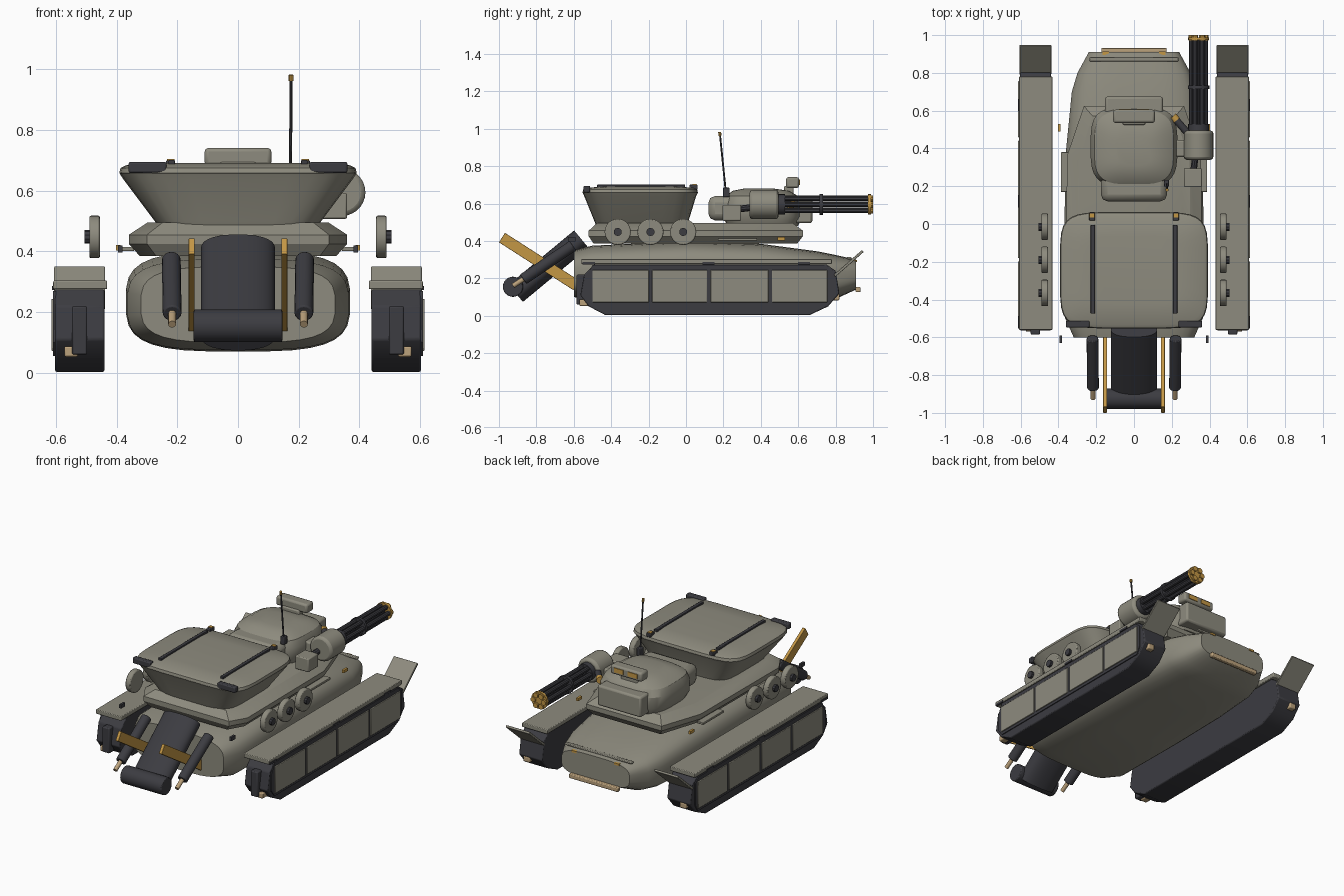
import bpy, bmesh, math
from mathutils import Vector

if "Cube" in bpy.data.objects:
    bpy.data.objects.remove(bpy.data.objects["Cube"])


def material(name, rgb):
    m = bpy.data.materials.new(name)
    m.use_nodes = True
    m.diffuse_color = (*rgb, 1)
    m.node_tree.nodes["Principled BSDF"].inputs["Base Color"].default_value = (*rgb, 1)
    return m


OLIVE = material("olive grey", (0.27, 0.26, 0.21))
DARK = material("charcoal", (0.045, 0.045, 0.053))
GOLD = material("amber", (0.55, 0.31, 0.06))
TAN = material("tan", (0.5, 0.36, 0.2))


def finish(name, bm, mat, bevel=0):
    bmesh.ops.recalc_face_normals(bm, faces=bm.faces)
    me = bpy.data.meshes.new(name)
    bm.to_mesh(me)
    bm.free()
    ob = bpy.data.objects.new(name, me)
    bpy.context.collection.objects.link(ob)
    me.materials.append(mat)
    if bevel:
        mod = ob.modifiers.new("bevel", "BEVEL")
        mod.width, mod.segments = bevel, 2
    bpy.ops.object.select_all(action="DESELECT")
    ob.select_set(True)
    bpy.context.view_layer.objects.active = ob
    bpy.ops.object.shade_smooth_by_angle(angle=math.radians(32))
    return ob


def loft(name, rings, mat, bevel=0):
    """Skin a list of equal-length rings and cap both ends."""
    bm = bmesh.new()
    rows = [[bm.verts.new(p) for p in ring] for ring in rings]
    n = len(rows[0])
    for a, b in zip(rows, rows[1:]):
        for i in range(n):
            bm.faces.new((a[i], a[(i + 1) % n], b[(i + 1) % n], b[i]))
    bm.faces.new(rows[0])
    bm.faces.new(rows[-1])
    return finish(name, bm, mat, bevel)


def oval(power, n=32):
    """Unit superellipse; a high power gives a rounded rectangle."""
    out = []
    for i in range(n):
        a = 2 * math.pi * (i + 0.5) / n
        c, s = math.cos(a), math.sin(a)
        out.append((math.copysign(abs(c) ** (2 / power), c),
                    math.copysign(abs(s) ** (2 / power), s)))
    return out


def box(name, loc, size, mat, bevel=0, tilt=0):
    bm = bmesh.new()
    bmesh.ops.create_cube(bm, size=1)
    bmesh.ops.scale(bm, vec=size, verts=bm.verts)
    ob = finish(name, bm, mat, bevel)
    ob.location = loc
    ob.rotation_euler.x = tilt
    return ob


def rod(name, p, q, r, mat, sides=16, bevel=0):
    p, q = Vector(p), Vector(q)
    bm = bmesh.new()
    bmesh.ops.create_cone(bm, cap_ends=True, segments=sides, radius1=r, radius2=r,
                          depth=(q - p).length)
    ob = finish(name, bm, mat, bevel)
    ob.location = (p + q) / 2
    ob.rotation_euler = (q - p).to_track_quat("Z", "Y").to_euler()
    return ob


def stack(name, power, levels, mat):
    """Horizontal rounded sections: z, centre y, half width, half length."""
    shape = oval(power)
    return loft(name, [[(hx * u, cy + hy * v, z) for u, v in shape]
                       for z, cy, hx, hy in levels], mat)


# Hull: sections along the length (y, half width, bottom, top)
sections = [(-0.6, 0.32, 0.1, 0.35), (-0.5, 0.365, 0.075, 0.375), (0, 0.37, 0.07, 0.4),
            (0.4, 0.36, 0.07, 0.385), (0.7, 0.33, 0.075, 0.345),
            (0.8, 0.3, 0.09, 0.325), (0.91, 0.24, 0.14, 0.3)]
shape = oval(3.4)
loft("hull", [[(w * u, y, (b + t) / 2 + (t - b) / 2 * v) for u, v in shape]
              for y, w, b, t in sections], OLIVE)
box("rear_step", (0, 0.92, 0.14), (0.345, 0.026, 0.028), TAN, 0.005)
box("rear_hull_rib", (0, 0.872, 0.308), (0.47, 0.025, 0.012), OLIVE, 0.004)

# Upper deck with chamfered edge
half = [(0.3, -0.52), (0.36, -0.42), (0.355, 0.36), (0.265, 0.625)]
plan = half + [(-x, y) for x, y in reversed(half)]
loft("upper_deck", [[(x * k, y * (1 + k) / 2, z) for x, y in plan] for z, k in
                    ((0.385, 0.9), (0.425, 1), (0.455, 1), (0.495, 0.83))], OLIVE)

# Front hopper
stack("hopper", 5.5, [(0.405, -0.235, 0.17, 0.21), (0.43, -0.235, 0.22, 0.23),
                      (0.5, -0.238, 0.275, 0.25), (0.64, -0.245, 0.38, 0.3),
                      (0.655, -0.245, 0.39, 0.307)], OLIVE)
stack("hopper_lid", 5.5, [(0.65, -0.245, 0.385, 0.302), (0.658, -0.245, 0.392, 0.309),
                          (0.675, -0.245, 0.388, 0.305), (0.684, -0.245, 0.37, 0.288),
                          (0.692, -0.245, 0.25, 0.18)], OLIVE)

# Turret
stack("turret", 3.6, [(0.48, 0.41, 0.2, 0.19), (0.53, 0.41, 0.228, 0.212),
                      (0.6, 0.41, 0.23, 0.212), (0.64, 0.405, 0.21, 0.195),
                      (0.668, 0.4, 0.16, 0.15), (0.68, 0.39, 0.09, 0.08)], OLIVE)
box("turret_nose", (0, 0.22, 0.575), (0.35, 0.2, 0.13), OLIVE, 0.035)
box("turret_bin", (0, 0.605, 0.56), (0.305, 0.14, 0.13), OLIVE, 0.012)
box("sight_mount", (0, 0.55, 0.665), (0.12, 0.05, 0.06), OLIVE, 0.008)
box("sight_housing", (0, 0.57, 0.712), (0.22, 0.07, 0.058), OLIVE, 0.012)
for s in (-1, 1):
    box("sight_window", (0.048 * s, 0.606, 0.714), (0.065, 0.006, 0.028), GOLD)

# Antenna
box("antenna_base", (0.172, 0.215, 0.66), (0.028, 0.035, 0.05), DARK, 0.004)
rod("antenna_mast", (0.173, 0.212, 0.67), (0.175, 0.182, 0.965), 0.005, DARK, 8)
rod("antenna_tip", (0.175, 0.182, 0.962), (0.175, 0.18, 0.982), 0.008, GOLD, 8)

# Rotary gun
gx, gz = 0.342, 0.595
rod("gun_pod", (gx, 0.34, gz), (gx, 0.495, gz), 0.078, OLIVE, 28, 0.015)
for i in range(6):
    a = math.pi * i / 3
    x, z = gx + 0.037 * math.cos(a), gz + 0.037 * math.sin(a)
    rod("gun_barrel", (x, 0.48, z), (x, 0.997, z), 0.0145, DARK, 10)
    rod("barrel_muzzle", (x, 0.972, z), (x, 1, z), 0.0165, GOLD, 10)
rod("gun_spindle", (gx, 0.48, gz), (gx, 0.985, gz), 0.014, DARK, 10)
rod("gun_collar", (gx, 0.49, gz), (gx, 0.53, gz), 0.055, DARK, 20)
rod("gun_ring", (gx, 0.715, gz), (gx, 0.732, gz), 0.057, DARK, 20)
rod("muzzle_ring", (gx, 0.973, gz), (gx, 0.988, gz), 0.055, GOLD, 20)
box("gun_bracket", (0.24, 0.4, 0.575), (0.13, 0.09, 0.07), OLIVE, 0.01)
rod("feed_strut", (0.215, 0.56, 0.6), (0.32, 0.44, 0.6), 0.019, DARK, 12)
rod("feed_strut_cap", (0.205, 0.57, 0.6), (0.225, 0.548, 0.6), 0.022, GOLD, 12)
box("ammo_box", (0.312, 0.245, 0.55), (0.095, 0.1, 0.085), OLIVE, 0.006)
rod("ammo_link", (0.315, 0.28, 0.57), (0.325, 0.36, 0.58), 0.018, DARK, 10)

# Front arm: flattened tube and cross roller
top, low = Vector((0, -0.56, 0.41)), Vector((0, -0.91, 0.12))
normal = (low - top).normalized().cross(Vector((1, 0, 0)))
loft("front_arm", [[c + Vector((0.122 * u, 0, 0)) + normal * 0.06 * v
                    for u, v in oval(2.3)] for c in (top, low)], DARK)
rod("front_roller", (-0.146, -0.925, 0.155), (0.146, -0.925, 0.155), 0.054, DARK, 24, 0.005)

# Track profile (y, z)
track = [(-0.43, 0.003), (0.66, 0.003), (0.76, 0.05), (0.82, 0.12), (0.8, 0.24),
         (0.75, 0.275), (-0.49, 0.275), (-0.545, 0.22), (-0.565, 0.11), (-0.52, 0.05)]
frame = [(-0.5, 0.055), (0.75, 0.055), (0.775, 0.1), (0.775, 0.24),
         (0.74, 0.27), (-0.5, 0.27), (-0.535, 0.2), (-0.535, 0.1)]
joints = [-0.51, -0.19, 0.122, 0.45, 0.765]

for s, side in ((-1, "right_"), (1, "left_")):
    def slab(name, outline, x0, x1, mat, bevel=0):
        loft(side + name, [[(s * x, y, z) for y, z in outline] for x in (x0, x1)], mat, bevel)

    # Track unit
    slab("track", track, 0.44, 0.603, DARK, 0.006)
    slab("skirt_frame", frame, 0.6, 0.609, DARK)
    for a, b in zip(joints, joints[1:]):
        box(side + "skirt_panel", (0.61 * s, (a + b) / 2, 0.158),
            (0.01, b - a - 0.018, 0.172), OLIVE, 0.003)
    box(side + "fender", (0.52 * s, 0.11, 0.29), (0.178, 1.34, 0.028), OLIVE, 0.004)
    box(side + "rear_flap", (0.522 * s, 0.87, 0.28), (0.168, 0.2, 0.014), OLIVE, 0.003, 0.72)
    for y in (-0.52, 0.12, 0.63):
        box(side + "fender_latch", (0.607 * s, y, 0.28), (0.012, 0.065, 0.013), DARK)
    box(side + "track_front_guide", (0.522 * s, -0.56, 0.14), (0.05, 0.05, 0.16), DARK, 0.006)
    for y, z in ((-0.54, 0.07), (0.79, 0.1)):
        box(side + "track_hub", (0.55 * s, y, z), (0.045, 0.06, 0.035), TAN, 0.006)

    # Spare wheels above the fender
    for y in (-0.365, -0.19, -0.015):
        rod(side + "wheel", (0.455 * s, y, 0.448), (0.49 * s, y, 0.448), 0.07, OLIVE, 28, 0.006)
        rod(side + "wheel_hub", (0.48 * s, y, 0.448), (0.506 * s, y, 0.448), 0.022, DARK, 10)

    # Hopper lid fittings
    box(side + "lid_strip", (0.218 * s, -0.24, 0.693), (0.022, 0.47, 0.016), DARK, 0.003)
    box(side + "lid_corner_pad", (0.298 * s, -0.53, 0.677), (0.125, 0.035, 0.036), DARK, 0.006)
    box(side + "lid_hinge", (0.222 * s, 0.04, 0.688), (0.03, 0.045, 0.025), DARK, 0.004)
    box(side + "hinge_pin", (0.222 * s, 0.045, 0.7), (0.025, 0.022, 0.008), GOLD)

    # Side fittings on the hull
    box(side + "side_step", (0.365 * s, 0.275, 0.408), (0.045, 0.21, 0.014), OLIVE, 0.003)
    box(side + "side_marker", (0.395 * s, 0.51, 0.412), (0.014, 0.04, 0.018), GOLD)
    box(side + "front_marker", (0.388 * s, -0.61, 0.408), (0.014, 0.04, 0.024), DARK)
    box(side + "rear_marker", (0.15 * s, 0.905, 0.292), (0.035, 0.018, 0.012), GOLD)

    # Arm links and pistons
    box(side + "arm_link", (0.153 * s, -0.785, 0.29), (0.02, 0.473, 0.06), GOLD, 0.002, -0.571)
    rod(side + "piston", (0.22 * s, -0.605, 0.375), (0.217 * s, -0.87, 0.195), 0.031, DARK, 16, 0.005)
    rod(side + "piston_tip", (0.217 * s, -0.86, 0.202), (0.217 * s, -0.925, 0.16), 0.013, TAN, 12)
